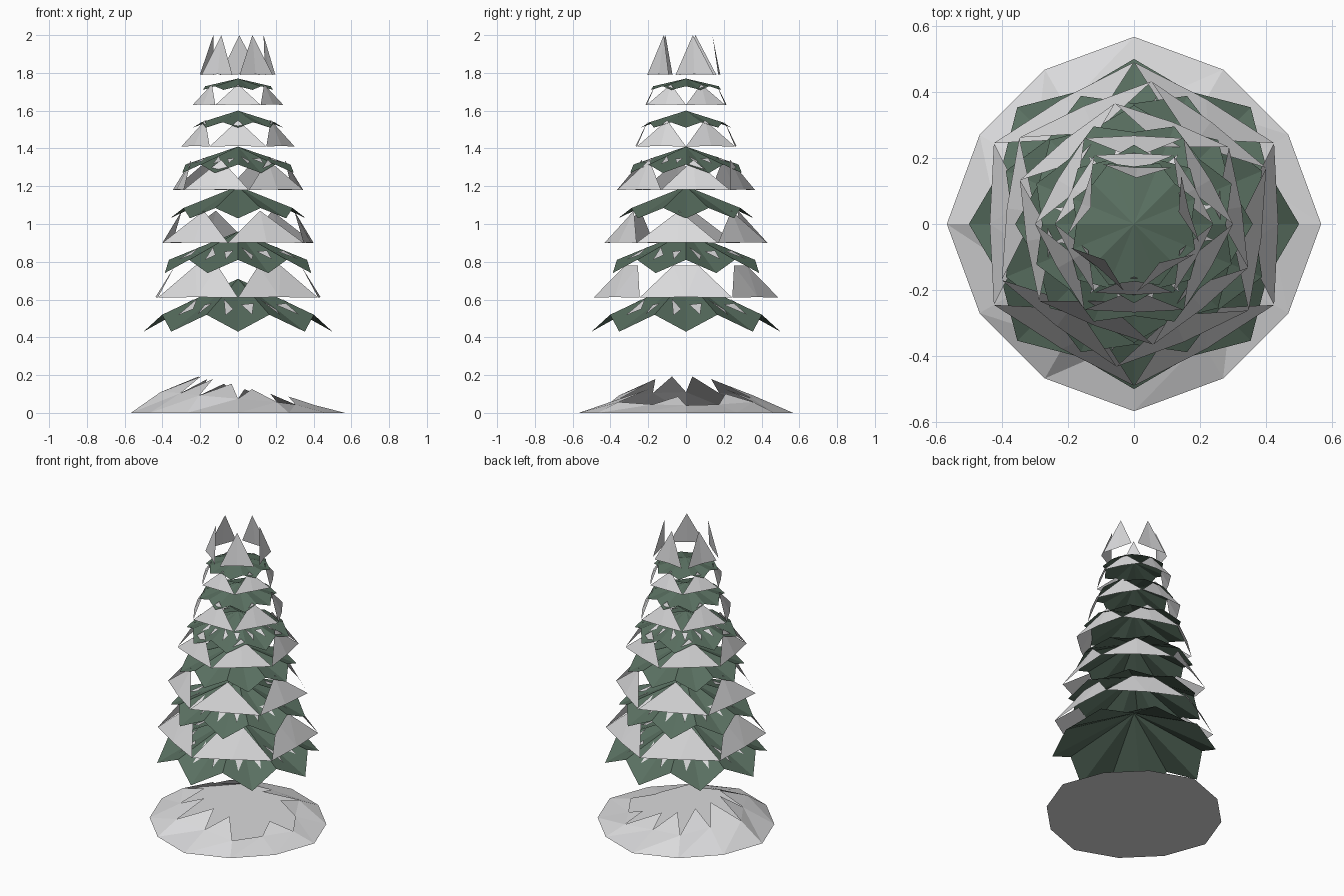
import bpy
from math import sin, cos, pi, radians
from mathutils import Vector

cube = bpy.data.objects.get("Cube")
if cube:
    bpy.data.objects.remove(cube, do_unlink=True)


def material(name, rgb):
    m = bpy.data.materials.new(name)
    m.use_nodes = True
    m.diffuse_color = (*rgb, 1)
    m.node_tree.nodes["Principled BSDF"].inputs["Base Color"].default_value = (*rgb, 1)
    return m


green = material("pine green", (0.10, 0.16, 0.118))
snow = material("snow grey", (0.70, 0.70, 0.71))


def polar(r, angle, z):
    return Vector((r * cos(angle), r * sin(angle), z))


def build(name, polygons, mat):
    """Make one flat-shaded object from a list of polygons given as points."""
    verts, faces = [], []
    for poly in polygons:
        faces.append(range(len(verts), len(verts) + len(poly)))
        verts += poly
    mesh = bpy.data.meshes.new(name)
    mesh.from_pydata(verts, [], [list(f) for f in faces])
    mesh.materials.append(mat)
    obj = bpy.data.objects.new(name, mesh)
    bpy.context.collection.objects.link(obj)
    return obj


def star_facets(radius, z_tip, z_top, turn, points=8):
    """Shallow star-shaped cone: lowered tips with raised notches between."""
    apex = Vector((0, 0, z_top))
    z_notch = z_tip + 0.32 * (z_top - z_tip)
    step = pi / points
    facets = []
    for i in range(points):
        a = turn + 2 * i * step
        tip = polar(radius, a, z_tip)
        before = polar(0.87 * radius, a - step, z_notch)
        after = polar(0.87 * radius, a + step, z_notch)
        facets += [(apex, before, tip), (apex, tip, after)]
    return facets


def patch(facet):
    """Small snow plate lying just above a branch facet."""
    a, b, c = facet
    lift = Vector((0, 0, 0.008))
    return [0.45 * a + 0.45 * b + 0.1 * c + lift,
            0.15 * a + 0.4 * b + 0.45 * c + lift,
            0.35 * a + 0.15 * b + 0.5 * c + lift]


def crown(n, radius, z0, z1, turn, peak, flat=0.0, width=1.0):
    """Ring of folded upright snow triangles leaning inwards."""
    half = pi / n
    polys = []
    for i in range(n):
        mid = turn + (2 * i + 1) * half
        a = polar(radius, mid - half * width, z0)
        b = polar(radius, mid + half * width, z0)
        m = polar(radius * cos(half) * 1.03, mid, z0 + 0.003)
        p = polar(peak, mid - flat, z1)
        q = polar(peak, mid + flat, z1)
        polys += [[a, m, p], [m, b, q]]
        if flat:
            polys.append([m, q, p])
    return polys


# Branch tiers, bottom to top: radius, tip height, apex height
tiers = [(0.50, 0.43, 0.71), (0.42, 0.74, 0.96), (0.36, 1.03, 1.20),
         (0.32, 1.27, 1.41), (0.24, 1.51, 1.60), (0.20, 1.71, 1.77)]
for i, (r, lo, hi) in enumerate(tiers):
    facets = star_facets(r, lo, hi, (i % 2) * pi / 8)
    build(f"branch_tier_{i + 1}", facets, green)
    # Loose snow resting on the wider tiers
    if i in (0, 1, 3):
        build(f"branch_snow_{i + 1}", [patch(f) for f in facets], snow)

# Snow crowns: radius, base, peak height, turn in degrees, peak radius, flat top
crowns = [(0.49, 0.61, 0.78, -90, 0.34, 0.2), (0.435, 0.90, 1.07, -97, 0.30, 0),
          (0.37, 1.18, 1.34, -81, 0.25, 0), (0.30, 1.41, 1.55, 0, 0.20, 0),
          (0.24, 1.63, 1.74, 0, 0.16, 0)]
for i, (r, lo, hi, deg, peak, flat) in enumerate(crowns):
    build(f"snow_crown_{i + 1}", crown(6, r, lo, hi, radians(deg), peak, flat), snow)

# Tall snow spikes at the top
build("snow_top_spikes",
      crown(5, 0.205, 1.79, 2.0, radians(15) - pi / 5, 0.14, 0, 0.85), snow)

# Broken snow mound: floor, sloping skirt and a jagged inner edge
N = 12
angles = [2 * pi * i / N for i in range(N)]
rim = [polar(0.567 if i % 3 == 0 else 0.54, a, 0) for i, a in enumerate(angles)]
middle = [polar(0.38 + 0.03 * (-1) ** i, a, 0.075 - 0.035 * cos(a))
          for i, a in enumerate(angles)]
skirt = [list(reversed(rim))]
for i, a in enumerate(angles):
    j = (i + 1) % N
    skirt += [[rim[i], rim[j], middle[j]], [rim[i], middle[j], middle[i]]]
    c = a + pi / N
    leftward = -cos(c)
    if leftward > -0.3 or i % 2:
        r = 0.21 if leftward > -0.3 else 0.27
        skirt.append([middle[i], middle[j], polar(r, c + 0.1, 0.14 + 0.055 * leftward)])
build("snow_mound", skirt, snow)
